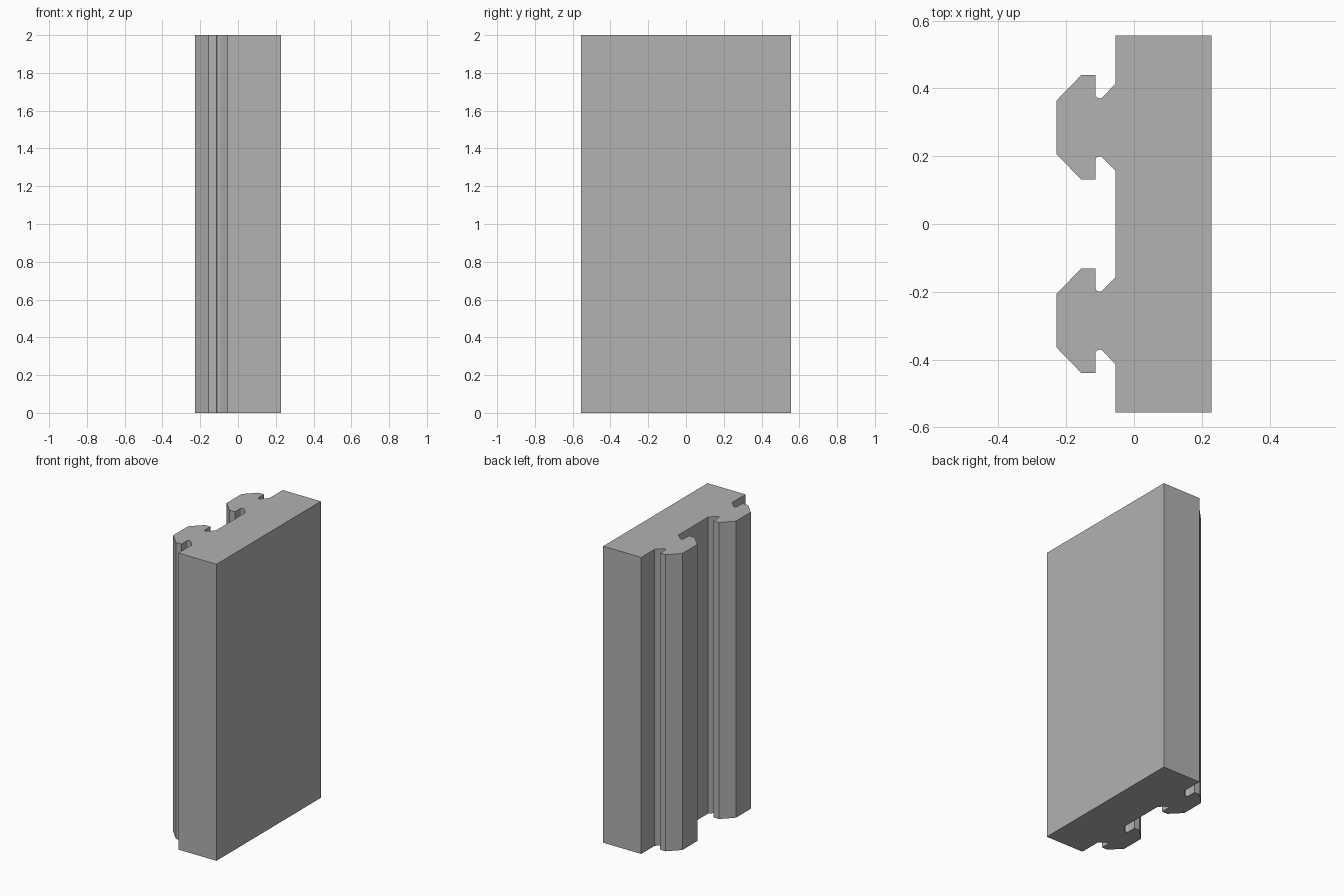
import bpy
import bmesh
from math import cos, sin, radians

HEIGHT = 2.0
HALF_DEPTH = 0.556
BACK, FACE = 0.2285, -0.055      # slab x range
RAIL_Y = 0.285                   # rail centre distance from the middle

cube = bpy.data.objects.get("Cube")
if cube:
    bpy.data.objects.remove(cube, do_unlink=True)

grey = bpy.data.materials.new("plain grey")
grey.use_nodes = True
colour = (0.445, 0.445, 0.445, 1)
grey.diffuse_color = colour
grey.node_tree.nodes["Principled BSDF"].inputs["Base Color"].default_value = colour


def rail_half():
    """Half of a hooked rail section, from the slab face out to the rail front."""
    lip_x, neck, r = -0.114, 0.0855, 0.0125
    points = [(FACE, 0.128)]
    # rounded bottom of the undercut groove
    for i in range(9):
        a = radians(315 - 135 * i / 8)
        points.append((lip_x + r + r * cos(a), neck + r + r * sin(a)))
    # hooked lip and chamfered nose
    points += [(lip_x, 0.154), (-0.1555, 0.154), (-0.2285, 0.079)]
    return points


# Full section: slab corners, then one rail on each side of the middle
half = rail_half()
rail = half + [(x, -y) for x, y in reversed(half)]
profile = [(BACK, -HALF_DEPTH), (BACK, HALF_DEPTH), (FACE, HALF_DEPTH)]
for centre in (RAIL_Y, -RAIL_Y):
    profile += [(x, y + centre) for x, y in rail]
profile.append((FACE, -HALF_DEPTH))

# Extrude the section to full height
bm = bmesh.new()
base = bm.faces.new([bm.verts.new((x, y, 0)) for x, y in profile])
top = bmesh.ops.extrude_face_region(bm, geom=[base], use_keep_orig=True)
moved = [g for g in top["geom"] if isinstance(g, bmesh.types.BMVert)]
bmesh.ops.translate(bm, verts=moved, vec=(0, 0, HEIGHT))
bmesh.ops.recalc_face_normals(bm, faces=bm.faces)

mesh = bpy.data.meshes.new("railed_panel")
bm.to_mesh(mesh)
bm.free()
mesh.materials.append(grey)
panel = bpy.data.objects.new("railed_panel", mesh)
bpy.context.collection.objects.link(panel)

# Smooth the groove rounding, keep the hard edges
bpy.ops.object.select_all(action="DESELECT")
panel.select_set(True)
bpy.context.view_layer.objects.active = panel
bpy.ops.object.shade_smooth_by_angle(angle=radians(30))
